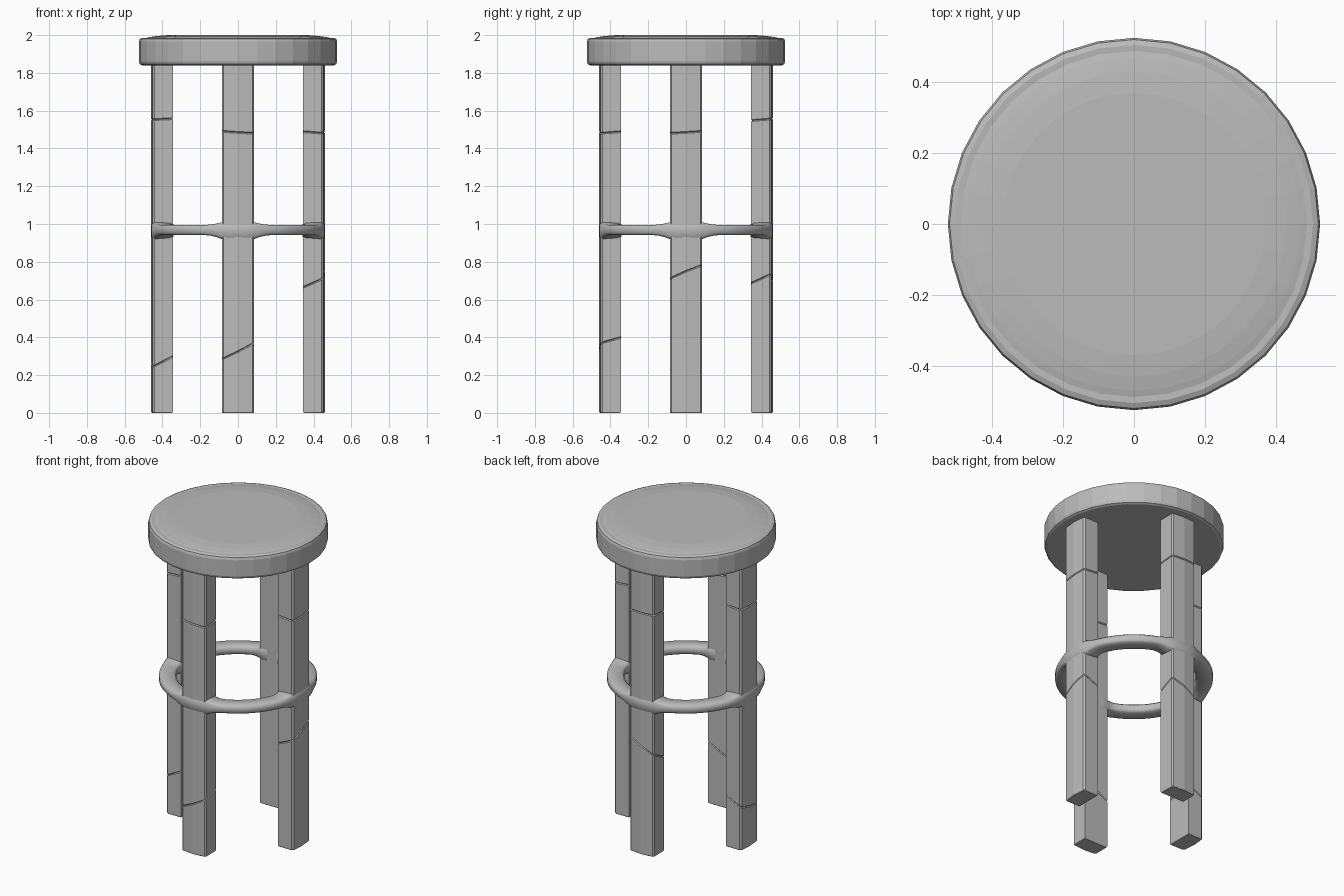
import bpy, math

if "Cube" in bpy.data.objects:
    bpy.data.objects.remove(bpy.data.objects["Cube"])

grey = bpy.data.materials.new("neutral grey")
grey.diffuse_color = (0.5, 0.5, 0.5, 1)
grey.use_nodes = True
grey.node_tree.nodes["Principled BSDF"].inputs["Base Color"].default_value = grey.diffuse_color


def make_object(name, verts, faces):
    mesh = bpy.data.meshes.new(name)
    mesh.from_pydata(verts, [], faces)
    mesh.update()
    obj = bpy.data.objects.new(name, mesh)
    bpy.context.collection.objects.link(obj)
    mesh.materials.append(grey)
    return obj


def loft(name, rings, closed=False):
    """Skin equal-length loops; cap the ends unless the loft is closed."""
    n, m = len(rings[0]), len(rings)
    verts = [p for ring in rings for p in ring]
    faces = []
    for i in range(m if closed else m - 1):
        a, b = i * n, (i + 1) % m * n
        faces += [(a + j, a + (j + 1) % n, b + (j + 1) % n, b + j) for j in range(n)]
    if not closed:
        faces += [tuple(reversed(range(n))), tuple(range((m - 1) * n, m * n))]
    return make_object(name, verts, faces)


def smooth(obj, degrees):
    bpy.ops.object.select_all(action='DESELECT')
    obj.select_set(True)
    bpy.context.view_layer.objects.active = obj
    bpy.ops.object.shade_smooth_by_angle(angle=math.radians(degrees))


# Seat: 32-sided disc with rounded rim, shallow ledge and soft crown
profile = [(0.508, 1.84), (0.52, 1.846), (0.525, 1.86), (0.525, 1.965), (0.52, 1.98),
           (0.505, 1.986), (0.488, 1.985), (0.47, 1.989), (0.43, 1.995), (0.37, 2.0)]
loft("seat", [[(r * math.cos(k * math.tau / 32), r * math.sin(k * math.tau / 32), z)
               for k in range(32)] for r, z in profile])

# Leg cross-section as (sideways, outward): bowed outer face, small corner bevels
OUTER, INNER, HALF, BEV = 0.46, 0.345, 0.086, 0.009
section = [(-HALF, INNER), (HALF, INNER), (HALF, 0.452 - BEV), (HALF - BEV, 0.453),
           (0, OUTER), (-HALF + BEV, 0.453), (-HALF, 0.452 - BEV)]


def make_leg(name, angle, low, high):
    """low and high are seam planes: height, sideways slope, outward slope."""
    c, s = math.cos(angle), math.sin(angle)

    def ring(height, side=0, out=0, inset=0.0):
        pts = []
        for t, r in section:
            z = height + side * t + out * (r - OUTER)
            t2 = t * (1 - inset / HALF)
            r2 = 0.40 + (r - 0.40) * (1 - inset / 0.057)
            pts.append((r2 * c - t2 * s, r2 * s + t2 * c, z))
        return pts

    rings = [ring(0, inset=0.004), ring(0.006)]
    for h, side, out in (low, high):
        g = 0.005
        rings += [ring(h - g, side, out), ring(h, side, out, 0.005), ring(h + g, side, out)]
    rings.append(ring(1.842))
    return loft(name, rings)


# Four legs, each with two slanted grooves
make_leg("front_leg", -math.pi / 2, (0.325, 0.5, -0.27), (1.485, -0.06, -0.08))
make_leg("right_leg", 0, (0.75, 0.41, 0.43), (1.485, 0.06, -0.08))
make_leg("back_leg", math.pi / 2, (0.70, -0.45, 0.45), (1.557, 0.0, 0.08))
make_leg("left_leg", math.pi, (0.258, -0.2, -0.5), (1.552, 0.0, -0.05))

# Footrest ring, flaring where it meets each leg
rings = []
STEPS = 96
for k in range(STEPS):
    a = k * math.tau / STEPS
    off = abs((a + math.pi / 4) % (math.pi / 2) - math.pi / 4)   # angle to nearest leg
    flare = max(0.0, 1 - max(0.0, off - 0.19) / 0.22) ** 2
    half = 0.027 + 0.018 * flare
    mid = 0.968 - 0.003 * flare
    r_in, r_out, b = 0.362 - 0.015 * flare, 0.461, 0.012
    outline = [(r_in, -half + b), (r_in + b, -half), (r_out - b, -half), (r_out, -half + b),
               (r_out, half - b), (r_out - b, half), (r_in + b, half), (r_in, half - b)]
    rings.append([(r * math.cos(a), r * math.sin(a), mid + z) for r, z in outline])
ring_obj = loft("footrest_ring", rings, closed=True)
ring_obj.data.flip_normals()

# Consistent outward normals
import bmesh
for obj in bpy.data.objects:
    bm = bmesh.new()
    bm.from_mesh(obj.data)
    bmesh.ops.recalc_face_normals(bm, faces=bm.faces)
    bm.to_mesh(obj.data)
    bm.free()
smooth(ring_obj, 50)
